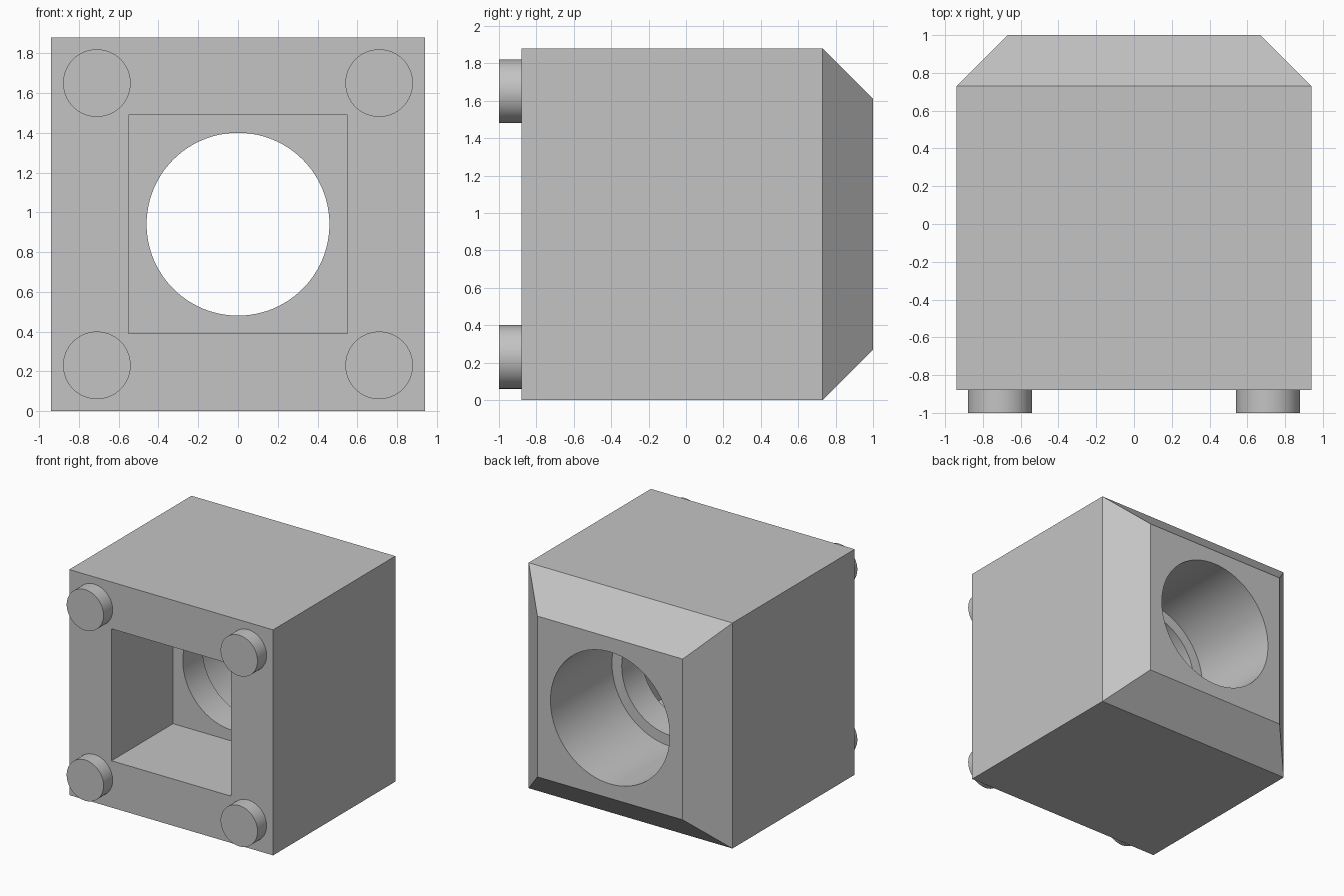
import bpy, bmesh
from math import radians, pi
from mathutils import Matrix

cube = bpy.data.objects.get("Cube")
if cube:
    bpy.data.objects.remove(cube, do_unlink=True)

HALF = 0.94      # half width of the housing, also its centre height
FRONT, SHOULDER, BACK = -0.88, 0.73, 1.0

grey = bpy.data.materials.new("plain_grey")
grey.use_nodes = True
colour = (0.55, 0.55, 0.55, 1)
grey.diffuse_color = colour
grey.node_tree.nodes["Principled BSDF"].inputs["Base Color"].default_value = colour


def add_object(name, bm):
    bmesh.ops.recalc_face_normals(bm, faces=bm.faces)
    mesh = bpy.data.meshes.new(name)
    bm.to_mesh(mesh)
    bm.free()
    mesh.materials.append(grey)
    obj = bpy.data.objects.new(name, mesh)
    bpy.context.collection.objects.link(obj)
    return obj


def box(name, half, y0, y1):
    bm = bmesh.new()
    bmesh.ops.create_cube(bm, size=2)
    bmesh.ops.transform(bm, verts=bm.verts, matrix=Matrix.Translation(
        (0, (y0 + y1) / 2, HALF)) @ Matrix.Diagonal((half, (y1 - y0) / 2, half, 1)))
    return add_object(name, bm)


def cylinder(name, radius, y0, y1, x=0, z=HALF, sides=96):
    bm = bmesh.new()
    bmesh.ops.create_cone(bm, cap_ends=True, segments=sides, radius1=radius,
                          radius2=radius, depth=y1 - y0,
                          matrix=Matrix.Translation((x, (y0 + y1) / 2, z))
                          @ Matrix.Rotation(pi / 2, 4, 'X'))
    return add_object(name, bm)


def smooth(obj):
    bpy.ops.object.select_all(action='DESELECT')
    obj.select_set(True)
    bpy.context.view_layer.objects.active = obj
    bpy.ops.object.shade_smooth_by_angle(angle=radians(30))


# Housing: a box whose back end tapers to a smaller square
housing = box("housing", HALF, FRONT, SHOULDER)
bm = bmesh.new()
bm.from_mesh(housing.data)
back_face = max(bm.faces, key=lambda f: f.calc_center_median().y)
end = bmesh.ops.extrude_discrete_faces(bm, faces=[back_face])["faces"][0]
bm.free()
bm = bmesh.new()
bm.from_mesh(housing.data)
back_face = max(bm.faces, key=lambda f: f.calc_center_median().y)
bmesh.ops.inset_region(bm, faces=[back_face], thickness=BACK - SHOULDER,
                       depth=BACK - SHOULDER, use_even_offset=True)
bm.to_mesh(housing.data)
bm.free()

# Square front pocket, narrow through hole and wide rear bore
cutters = [box("pocket_cutter", 0.55, -1.2, -0.07),
           cylinder("hole_cutter", 0.46, -0.3, 0.4),
           cylinder("bore_cutter", 0.55, 0.19, 1.2)]
bpy.context.view_layer.objects.active = housing
for cutter in cutters:
    mod = housing.modifiers.new("cut", 'BOOLEAN')
    mod.operation = 'DIFFERENCE'
    mod.solver = 'EXACT'
    mod.object = cutter
    bpy.ops.object.modifier_apply(modifier=mod.name)
for cutter in cutters:
    bpy.data.objects.remove(cutter, do_unlink=True)
smooth(housing)

# Four round pegs on the front corners
for side, x in (("right", -0.71), ("left", 0.71)):
    for level, dz in (("lower", -0.71), ("upper", 0.71)):
        smooth(cylinder(f"{level}_{side}_peg", 0.17, -1, FRONT, x, HALF + dz, 64))
